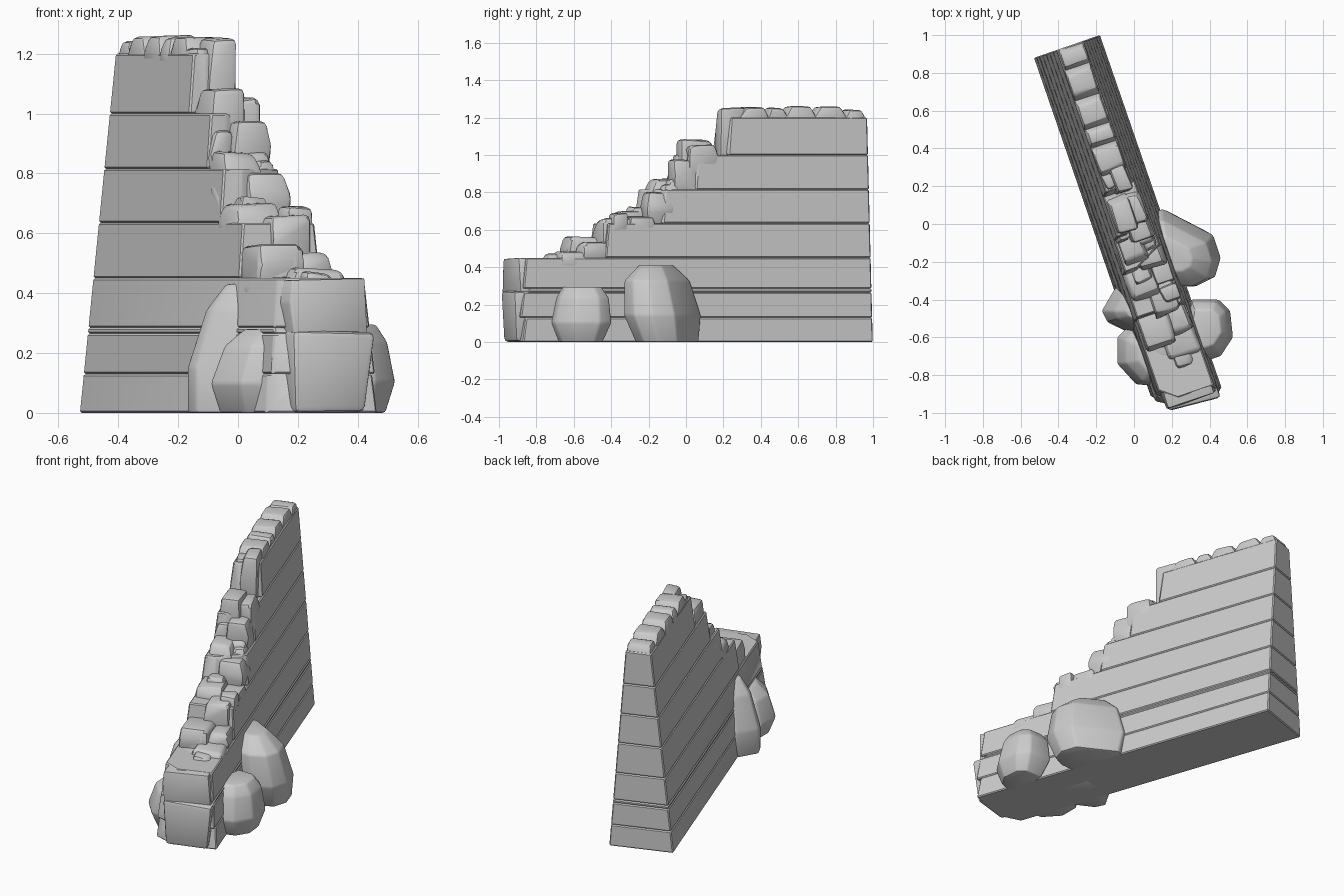
import bpy, bmesh, random
from mathutils import Vector

random.seed(4)
cube = bpy.data.objects.get("Cube")
if cube:
    bpy.data.objects.remove(cube, do_unlink=True)

stone_grey = bpy.data.materials.new("stone_grey")
stone_grey.use_nodes = True
GREY = (0.6, 0.6, 0.6, 1)
stone_grey.diffuse_color = GREY
stone_grey.node_tree.nodes["Principled BSDF"].inputs["Base Color"].default_value = GREY

# Wall frame: u runs from the back end to the front end, v across the wall
ORIGIN = Vector((-0.355, 0.94, 0))
ALONG = Vector((0.326, -0.945, 0))
ACROSS = Vector((0.945, 0.326, 0))
LEAN = 0.014


def place(u, v, z):
    return ORIGIN + ALONG * u + ACROSS * (v + LEAN * z) + Vector((0, 0, z))


def half_width(z):
    return 0.185 - 0.092 * z


def jitter(amount):
    return random.uniform(-amount, amount)


def hull(name, points, bevel, segments=1, merge=0.15):
    """Convex stone through the points, with worn edges."""
    bm = bmesh.new()
    for p in points:
        bm.verts.new(p)
    result = bmesh.ops.convex_hull(bm, input=bm.verts)
    loose = {g for g in result["geom_interior"] + result["geom_unused"]
             if isinstance(g, bmesh.types.BMVert)}
    bmesh.ops.delete(bm, geom=list(loose), context="VERTS")
    bmesh.ops.dissolve_limit(bm, angle_limit=merge, verts=bm.verts, edges=bm.edges)
    bmesh.ops.bevel(bm, geom=bm.edges[:], offset=bevel, segments=segments,
                    profile=0.5, affect="EDGES", clamp_overlap=True)
    bmesh.ops.recalc_face_normals(bm, faces=bm.faces)
    mesh = bpy.data.meshes.new(name)
    bm.to_mesh(mesh)
    bm.free()
    mesh.materials.append(stone_grey)
    obj = bpy.data.objects.new(name, mesh)
    bpy.context.collection.objects.link(obj)
    bpy.ops.object.select_all(action="DESELECT")
    obj.select_set(True)
    bpy.context.view_layer.objects.active = obj
    bpy.ops.object.shade_smooth_by_angle(angle=0.5)


def course(name, z0, z1, right_end, left_end):
    """One tapering layer of the wall, with a slanting broken front end."""
    points = []
    for z, back in ((z0, 0), (z1, 0.02)):
        w = half_width(z)
        points += [place(0, -w, z), place(0, w, z), place(left_end - back, w, z),
                   place(right_end - back, -w, z),
                   place(max(right_end, left_end) - back, -w * 0.4, z)]
    hull(name, points, 0.006, merge=0.02)


def block(name, u0, u1, z0, z1, v0, v1, rough=0.012, bevel=0.02, taper=(0.78, 0.85),
          foot=0.94):
    """Roughly squared stone, drawn in along and across toward the top."""
    points = []
    mid_u, mid_v = (u0 + u1) / 2, (v0 + v1) / 2
    for z, su, sv in ((z0, foot, foot), (z0 * 0.4 + z1 * 0.6, 1, 1), (z1, *taper)):
        for u in (u0, u1):
            for v in (v0, v1):
                points.append(place(mid_u + (u - mid_u) * su + jitter(rough),
                                    mid_v + (v - mid_v) * sv + jitter(rough),
                                    max(0, z + jitter(rough) * 0.6)))
    hull(name, points, bevel, segments=2, merge=0.3)


def boulder(name, outline, height, foot, shoulder, crown):
    """Fallen boulder: rings of its plan outline, each (scale, shift x, shift y)."""
    centre = sum((Vector(p) for p in outline), Vector((0, 0))) / len(outline)
    rings = ((0, foot), (0.35, (1, 0, 0)), (0.8, shoulder), (1, crown))
    points = []
    for level, (scale, dx, dy) in rings:
        for p in outline:
            xy = centre + (Vector(p) - centre) * scale + Vector((dx, dy))
            points.append((xy.x, xy.y, height * level))
    hull(name, points, 0.01, segments=2, merge=0.2)


# Wall courses, with the right and left front end of each
levels = [0, 0.13, 0.265, 0.285, 0.45, 0.635, 0.815, 1.0, 1.2]
ends = [(1.9, 1.98), (1.93, 1.99), (1.92, 1.95), (1.9, 1.97),
        (1.5, 1.5), (1.25, 1.17), (1.06, 0.98), (0.82, 0.79)]
for i, (right_end, left_end) in enumerate(ends):
    course(f"wall_course_{i + 1}", levels[i], levels[i + 1], right_end, left_end)

# Worn crest along the top, flush with the wall faces
u = 0.003
while u < 0.66:
    length = random.uniform(0.1, 0.19)
    w = half_width(1.2) + 0.001
    block("crest_stone", u, u + length, 1.12, random.uniform(1.24, 1.262), -w, w,
          rough=0.005, bevel=0.018, taper=(0.6, 0.9))
    u += length * 0.92

# Broken stair of stones down the front end: start, finish, bottom, top
steps = [(0.66, 0.84, 0.94, 1.25), (0.84, 1.05, 0.88, 1.08), (0.93, 1.11, 0.78, 0.97),
         (1.0, 1.2, 0.7, 0.87), (1.1, 1.26, 0.6, 0.8), (1.2, 1.4, 0.56, 0.7),
         (1.3, 1.52, 0.44, 0.66), (1.45, 1.67, 0.4, 0.56), (1.55, 1.76, 0.36, 0.48)]
for i, (u0, u1, z0, z1) in enumerate(steps):
    w = half_width(z1) + 0.004
    split = w * (0.25 if i % 2 else -0.25)
    drop = 0.03
    right_drop, left_drop = (0, drop) if i % 2 else (drop, 0)
    block("stair_stone_right", u0, u1 - right_drop, z0, z1 - right_drop, -w, split + 0.01)
    block("stair_stone_left", u0, u1 - left_drop, z0, z1 - left_drop, split - 0.01, w)

# Small rubble resting on the stair
for u0, z0, v in ((1.08, 0.84, 0.04), (1.26, 0.69, -0.03), (1.42, 0.66, 0.08),
                  (1.62, 0.5, -0.04), (1.76, 0.44, 0.04)):
    block("rubble_stone", u0 - 0.06, u0 + 0.05, z0 - 0.08, z0 + 0.03, v - 0.05, v + 0.05,
          bevel=0.018)

# Corner stones at the low front end
block("front_foot_stone", 1.74, 2.02, 0, 0.275, -0.13, 0.16, taper=(0.95, 0.95), foot=0.8)
block("front_upper_stone", 1.74, 1.995, 0.26, 0.445, -0.135, 0.15, taper=(0.88, 0.93))

# Fallen boulders leaning on both sides
boulder("left_back_boulder", [(0.08, 0.05), (0.15, 0.08), (0.42, -0.06), (0.46, -0.18),
        (0.43, -0.28), (0.33, -0.33), (0.2, -0.33)], 0.41,
        (0.82, 0, 0.03), (0.85, -0.02, -0.025), (0.45, -0.06, -0.02))
boulder("left_front_boulder", [(0.3, -0.4), (0.45, -0.4), (0.51, -0.46), (0.525, -0.6),
        (0.46, -0.7), (0.37, -0.73), (0.25, -0.68)], 0.295,
        (0.72, 0, 0), (0.86, -0.01, 0.01), (0.62, -0.02, 0.01))
boulder("right_back_boulder", [(-0.1, -0.34), (-0.17, -0.46), (-0.14, -0.52),
        (0.02, -0.6), (0.18, -0.56), (0.1, -0.3)], 0.43,
        (1, 0, 0), (0.72, 0.02, 0), (0.42, 0.04, 0))
boulder("right_front_boulder", [(-0.09, -0.6), (-0.09, -0.74), (0.01, -0.85),
        (0.13, -0.86), (0.24, -0.8), (0.2, -0.55), (-0.04, -0.55)], 0.28,
        (0.85, 0.01, 0.02), (0.88, 0.03, 0), (0.55, 0.05, 0))
